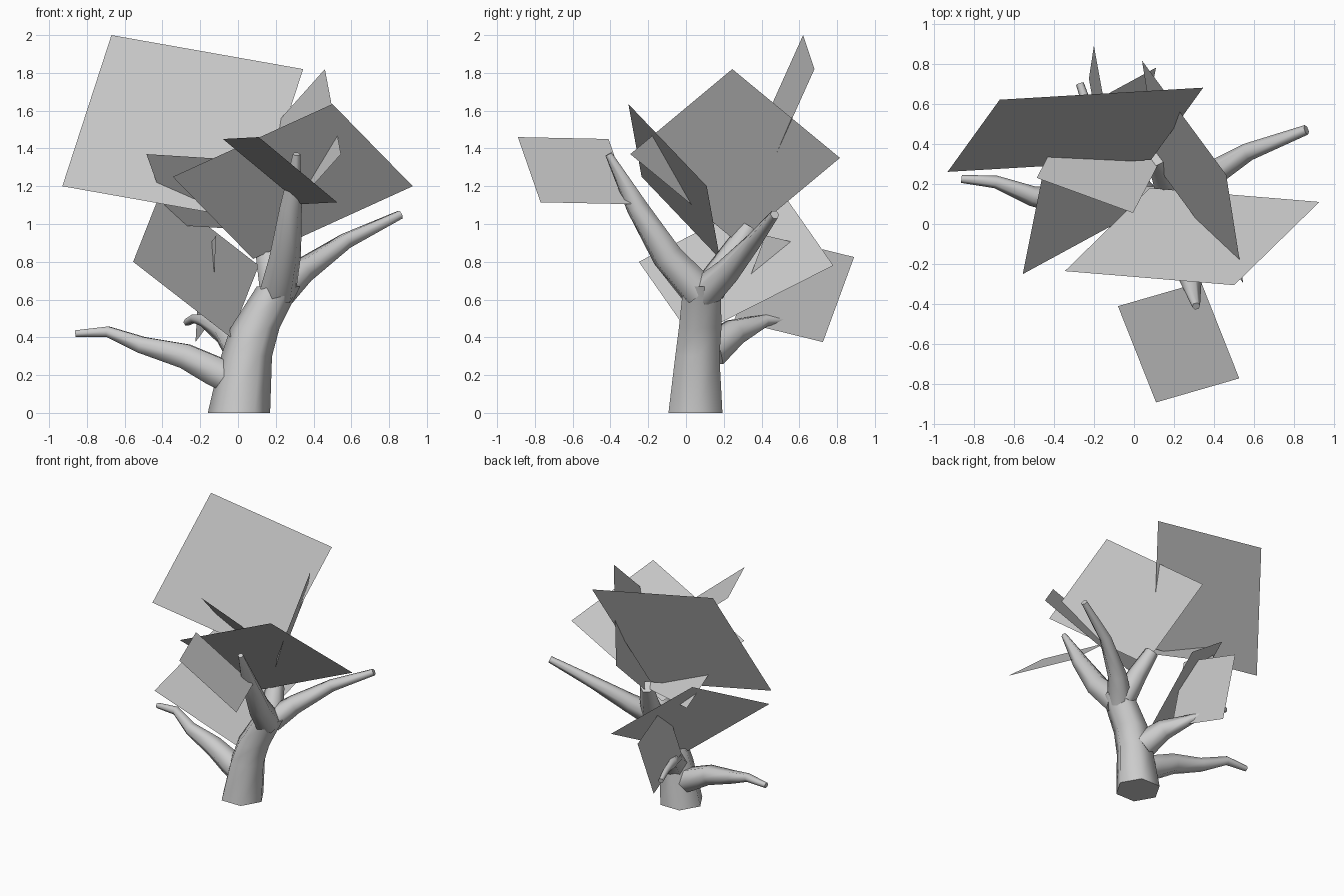
import bpy, bmesh
from math import cos, sin, pi
from mathutils import Vector

if "Cube" in bpy.data.objects:
    bpy.data.objects.remove(bpy.data.objects["Cube"])

SIDES = 6


def make_object(name, bm, smooth):
    mesh = bpy.data.meshes.new(name)
    bm.to_mesh(mesh)
    bm.free()
    for p in mesh.polygons:
        p.use_smooth = smooth and len(p.vertices) == 4 and p.area > 0
    obj = bpy.data.objects.new(name, mesh)
    bpy.context.collection.objects.link(obj)


def limb(name, path, level=False):
    """Tapered six-sided tube through (x, y, z, radius) points."""
    bm = bmesh.new()
    pts = [Vector(p[:3]) for p in path]
    rings = []
    for i, p in enumerate(pts):
        if level:
            u, v = Vector((1, 0, 0)), Vector((0, 1, 0))
        else:
            t = (pts[min(i + 1, len(pts) - 1)] - pts[max(i - 1, 0)]).normalized()
            u = t.cross(Vector((0, 0, 1))).normalized()
            v = u.cross(t)
        r = path[i][3]
        rings.append([bm.verts.new(p + r * (cos(a) * u + sin(a) * v))
                      for a in (2 * pi * k / SIDES for k in range(SIDES))])
    for a, b in zip(rings, rings[1:]):
        for k in range(SIDES):
            j = (k + 1) % SIDES
            bm.faces.new((a[k], a[j], b[j], b[k]))
    bm.faces.new(rings[0])
    bm.faces.new(rings[-1])
    bmesh.ops.recalc_face_normals(bm, faces=bm.faces)
    make_object(name, bm, True)


def leaf(name, corner, side_a, side_b):
    """Flat four-cornered card: a corner and its two neighbours."""
    c, a, b = Vector(corner), Vector(side_a), Vector(side_b)
    bm = bmesh.new()
    bm.faces.new([bm.verts.new(p) for p in (c, a, a + b - c, b)])
    make_object(name, bm, False)


# Leaning trunk
limb("trunk", [(0.005, 0.05, 0, 0.165), (0.045, 0.06, 0.3, 0.135),
               (0.09, 0.075, 0.45, 0.13), (0.215, 0.085, 0.67, 0.115)], level=True)

# Branches
limb("branch_right", [(0.22, 0.1, 0.64, 0.09), (0.34, 0.22, 0.75, 0.07),
                      (0.57, 0.36, 0.91, 0.045), (0.86, 0.47, 1.05, 0.025)])
limb("branch_front", [(0.21, 0.07, 0.64, 0.10), (0.25, -0.1, 0.83, 0.085),
                      (0.28, -0.26, 1.09, 0.06), (0.31, -0.41, 1.37, 0.02)])
limb("branch_left", [(-0.02, 0.07, 0.17, 0.09), (-0.12, 0.08, 0.22, 0.09),
                     (-0.28, 0.1, 0.3, 0.075), (-0.51, 0.14, 0.36, 0.05),
                     (-0.69, 0.21, 0.43, 0.032), (-0.86, 0.225, 0.42, 0.02)])
limb("branch_back", [(0.02, 0.13, 0.33, 0.1), (-0.06, 0.26, 0.43, 0.075),
                     (-0.18, 0.42, 0.49, 0.035), (-0.23, 0.58, 0.5, 0.025),
                     (-0.27, 0.7, 0.48, 0.02)])
limb("branch_top", [(0.2, 0.12, 0.65, 0.09), (0.16, 0.23, 0.82, 0.07),
                    (0.11, 0.33, 0.98, 0.05)])

# Leaf cards
leaf("leaf_back_large", (-0.67, 0.62, 2.0), (0.345, 0.68, 1.82), (-0.93, 0.26, 1.2))
leaf("leaf_front_large", (0.5, -0.305, 1.635), (0.925, 0.11, 1.2), (-0.345, -0.235, 1.25))
leaf("leaf_front_small", (-0.08, -0.41, 1.45), (0.11, -0.89, 1.46), (0.335, -0.29, 1.105))
leaf("leaf_right", (0.46, 0.245, 1.82), (0.04, 0.815, 1.35), (0.545, -0.295, 1.37))
leaf("leaf_middle", (-0.485, 0.23, 1.37), (-0.005, 0.055, 1.34), (-0.35, 0.49, 0.995))
leaf("leaf_left", (-0.555, -0.25, 0.8), (-0.405, 0.5, 1.18), (-0.04, 0.03, 0.4))
leaf("leaf_back_small", (-0.2, 0.89, 0.825), (-0.225, 0.725, 0.375), (-0.115, 0.42, 0.94))
